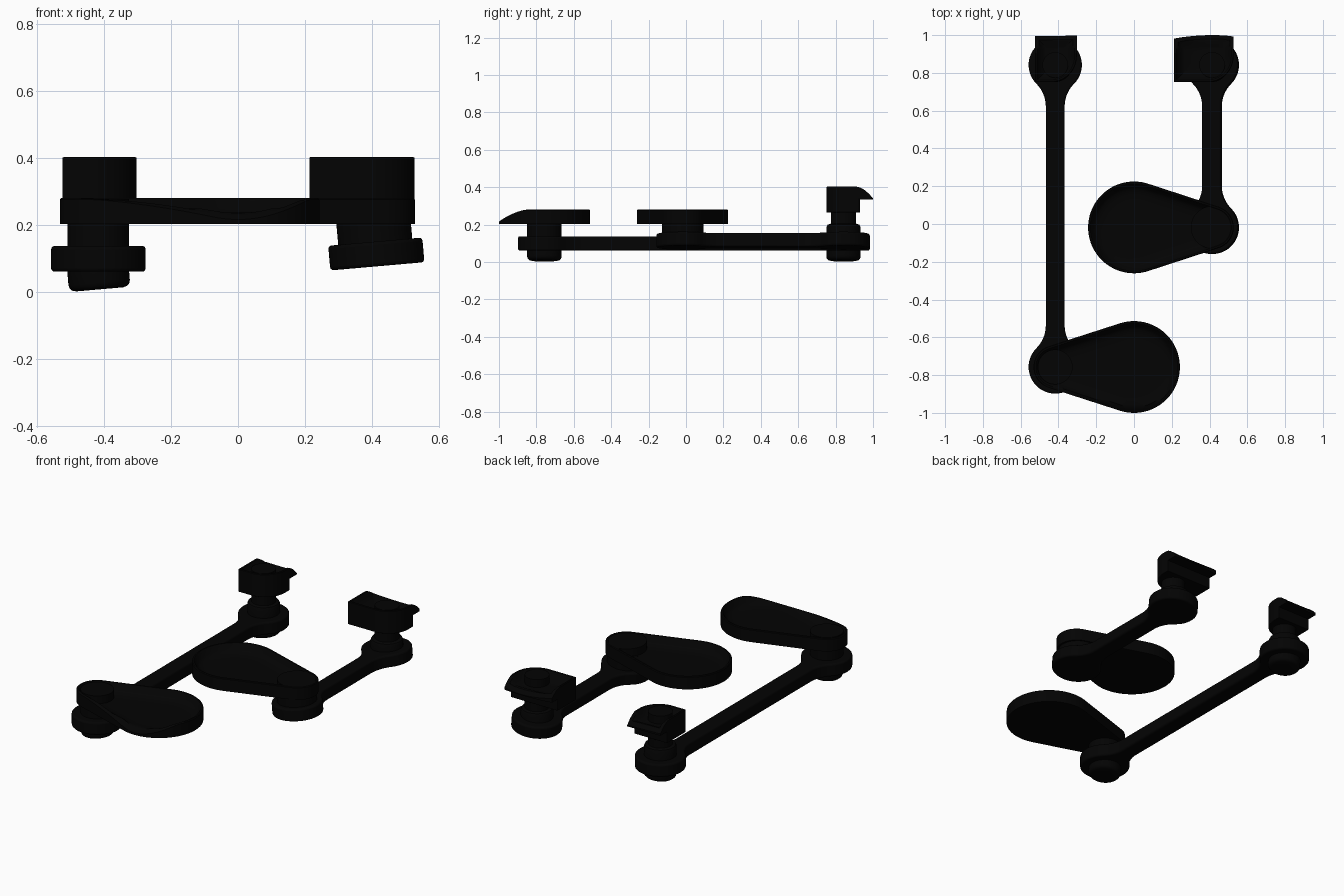
import bpy, bmesh
from math import sin, cos, pi, acos, atan2, radians
from mathutils import Matrix, Vector

if "Cube" in bpy.data.objects:
    bpy.data.objects.remove(bpy.data.objects["Cube"])

black = bpy.data.materials.new("black")
black.diffuse_color = (0.001, 0.001, 0.001, 1)
black.use_nodes = True
black.node_tree.nodes["Principled BSDF"].inputs["Base Color"].default_value = black.diffuse_color
TILT = radians(-5)
LX, RX, BACK = -0.417, 0.413, 0.842      # pivot positions
LFRONT, RFRONT = -0.757, -0.018


def finish(name, bm, bevel=0.0, tilt=None):
    """Turn a bmesh into a smooth, black, optionally bevelled and tilted object."""
    if tilt:
        c = Vector(tilt)
        m = Matrix.Translation(c) @ Matrix.Rotation(TILT, 4, 'Y') @ Matrix.Translation(-c)
        bmesh.ops.transform(bm, matrix=m, verts=bm.verts)
    bmesh.ops.recalc_face_normals(bm, faces=bm.faces)
    me = bpy.data.meshes.new(name)
    bm.to_mesh(me)
    bm.free()
    ob = bpy.data.objects.new(name, me)
    bpy.context.collection.objects.link(ob)
    me.materials.append(black)
    if bevel:
        b = ob.modifiers.new("bevel", 'BEVEL')
        b.width, b.segments, b.limit_method = bevel, 3, 'ANGLE'
        b.angle_limit = radians(40)
    bpy.ops.object.select_all(action='DESELECT')
    ob.select_set(True)
    bpy.context.view_layer.objects.active = ob
    bpy.ops.object.shade_smooth_by_angle(angle=radians(35))
    return ob


def loft(loops):
    bm = bmesh.new()
    rings = [[bm.verts.new(p) for p in l] for l in loops]
    n = len(rings[0])
    for a, b in zip(rings, rings[1:]):
        for i in range(n):
            bm.faces.new((a[i], a[(i + 1) % n], b[(i + 1) % n], b[i]))
    bm.faces.new(rings[0])
    bm.faces.new(rings[-1])
    return bm


def arc(cx, cy, r, a0, a1, n):
    return [(cx + r * cos(a0 + (a1 - a0) * i / n), cy + r * sin(a0 + (a1 - a0) * i / n))
            for i in range(n + 1)]


def between(a, b, n=8):
    return [(a[0] + (b[0] - a[0]) * k / n, a[1] + (b[1] - a[1]) * k / n) for k in range(1, n)]


def turned(name, x, y, profile, tilt=None):
    """Round part from (radius, height) pairs."""
    loops = [[(x + r * cos(k * pi / 24), y + r * sin(k * pi / 24), z) for k in range(48)]
             for r, z in profile]
    finish(name, loft(loops), 0, tilt)


def link(name, x, y0, y1, z0, z1, tilt=None):
    """Bar with round ends joined by tangent fillets."""
    r, w, dy = 0.141, 0.05, 0.22
    R = (w * w + dy * dy - r * r) / (2 * (r - w))
    a = atan2(dy, w + R)
    quarter = arc(0, 0, r, -pi / 2, a, 24) + arc(w + R, dy, R, pi + a, pi, 10)[1:]
    right = [(x + px, y0 + py) for px, py in quarter]
    right += [(x + px, y1 - py) for px, py in reversed(quarter)]
    left = [(2 * x - px, py) for px, py in reversed(right[1:-1])]
    outline = right + left
    finish(name, loft([[(px, py, z) for px, py in outline] for z in (z0, z1)]), 0.01, tilt)


def teardrop(cx, cy, sx, R, r):
    """Outline of a big circle tapering to a small one on the same y."""
    L = abs(sx - cx)
    s = 1 if sx > cx else -1
    t = acos((R - r) / L)
    big = arc(0, 0, R, t, 2 * pi - t, 56)
    small = arc(L, 0, r, -t, t, 24)
    pts = big + between(big[-1], small[0]) + small + between(small[-1], big[0])
    return [(cx + s * px, cy + py) for px, py in pts]


def plate(name, cy, sx, droop):
    """Dished teardrop plate, its front rim optionally sloping down."""
    loops = []
    for d, z in ((0, .204), (0, .277), (.004, .281), (.012, .281), (.018, .274),
                 (.03, .25), (.045, .238), (.07, .232), (.1, .23)):
        loop = []
        for px, py in teardrop(0, cy, sx, 0.243 - d, 0.115 - d):
            zz = z
            if droop and z > .21 and py < -0.84:
                zz = min(z, .281 - .064 * ((-0.84 - py) / .16) ** 1.7)
            loop.append((px, py, zz))
        loops.append(loop)
    finish(name, loft(loops))


def bracket_plan(x0, x1, y1, bow, d=0.0):
    """Rectangle with a widely rounded front right corner and bowed back, inset by d."""
    x0, x1, y0, y1, r = x0 + d, x1 - d, .751 + d, y1 - d, 0.135 - d
    corner = arc(x1 - r, y0 + r, r, -pi / 2, 0, 16)
    a, b, c = (x1, y1 - bow * .4), (x0, y1 - bow), (x0, y0)
    back = [(px, y1 - bow * ((px - RX) / .2) ** 2) if bow and x0 > 0 else (px, py)
            for px, py in between(a, b)]
    return ([c] + between(c, corner[0]) + corner + between(corner[-1], a, 14) + [a]
            + back + [b] + between(b, c, 24))


def bracket(name, x0, x1, bow):
    """Block with a dished top and a lip curving down at the back."""
    finish(name + "_body", loft([[(px, py, z) for px, py in bracket_plan(x0, x1, .93, 0)]
                                 for z in (.265, .342)]), 0.004)
    loops = []
    for d, z in ((0, .335), (0, .401), (.004, .404), (.012, .402), (.02, .39), (.035, .365), (.06, .352)):
        loop = []
        for px, py in bracket_plan(x0, x1, 1.0, bow, d):
            drop = max(0, (py - .90) / .098) ** 2 * .062
            loop.append((px, py, z if z < .336 else max(.338, min(z, .404 - drop))))
        loops.append(loop)
    finish(name, loft(loops))


# links
link("long_link", LX, LFRONT, BACK, 0.061, 0.138)
link("short_link", RX, RFRONT, BACK, 0.077, 0.151, (RX, 0, 0.114))

# rounded, tilted caps beneath the long link
for y, tag in ((LFRONT, "front"), (BACK, "back")):
    turned(tag + "_cap", LX + .004, y,
           [(.07, .008), (.082, .011), (.089, .018), (.092, .028), (.092, .09)], (LX, y, 0.01))

# posts under the teardrop plates, rising into the dishes
turned("long_link_front_post", LX, LFRONT, [(.092, .12), (.092, .278)])
turned("short_link_front_post", RX, RFRONT, [(.111, .13), (.111, .24)], (RX, RFRONT, 0.114))
turned("middle_plate_boss", RX, RFRONT, [(.112, .21), (.112, .278)])

# teardrop plates
plate("front_plate", LFRONT, LX, True)
plate("middle_plate", RFRONT, RX, False)

# stepped posts and brackets at the back
for x, tag in ((LX, "left"), (RX, "right")):
    turned(tag + "_back_post", x, BACK,
           [(.09, .12), (.09, .19), (.085, .2), (.068, .205), (.068, .4)])
bracket("left_bracket", -0.524, -0.303, 0.006)
bracket("right_bracket", 0.213, 0.527, 0.018)
